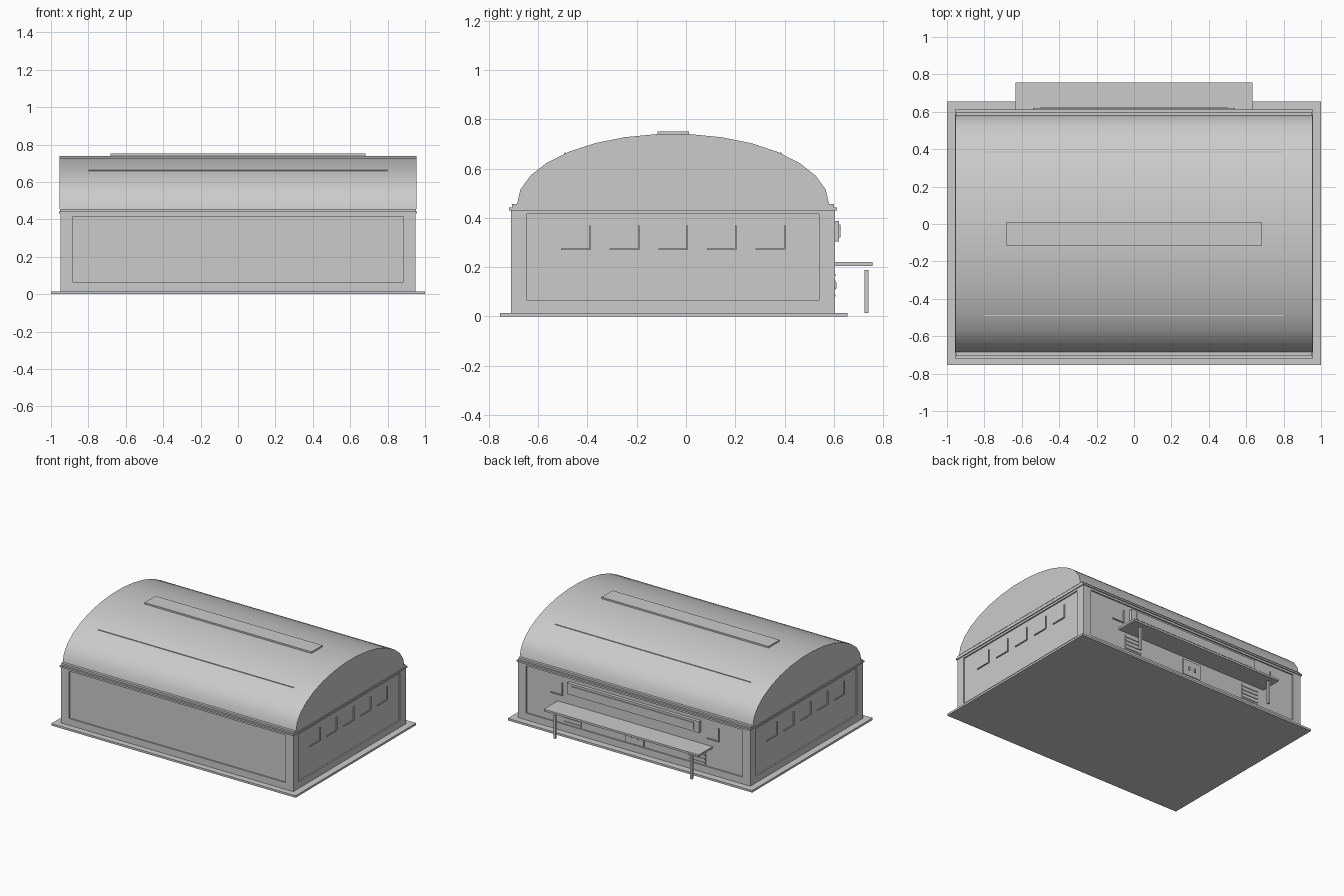
import bpy
import math

cube = bpy.data.objects.get("Cube")
if cube:
    bpy.data.objects.remove(cube, do_unlink=True)

grey = bpy.data.materials.new("plain grey")
grey.use_nodes = True
COLOUR = (0.6, 0.6, 0.6, 1)
grey.diffuse_color = COLOUR
grey.node_tree.nodes["Principled BSDF"].inputs["Base Color"].default_value = COLOUR


def add_mesh(name, verts, faces):
    mesh = bpy.data.meshes.new(name)
    mesh.from_pydata(verts, [], faces)
    mesh.materials.append(grey)
    obj = bpy.data.objects.new(name, mesh)
    bpy.context.collection.objects.link(obj)
    return obj


def box(name, xs, ys, zs):
    """Box from its lower and upper bounds on each axis."""
    verts = [(x, y, z) for x in xs for y in ys for z in zs]
    faces = [(0, 1, 3, 2), (4, 6, 7, 5), (0, 4, 5, 1),
             (2, 3, 7, 6), (0, 2, 6, 4), (1, 5, 7, 3)]
    return add_mesh(name, verts, faces)


def span(centre, width):
    return (centre - width / 2, centre + width / 2)


# Overall wall bounds
X, FRONT, BACK = 0.95, -0.71, 0.605
BASE, TOP = 0.015, 0.43
MID = (FRONT + BACK) / 2
DEEP = 0.01
CORNER = 0.065

# Ground slab and recessed walls
box("ground_slab", (-1, 1), (-0.755, 0.655), (0, BASE))
box("wall_core", (-X + DEEP, X - DEEP), (FRONT + DEEP, BACK - DEEP), (BASE, TOP))

# Corner pillars and the bands framing each wall panel
for x0, x1 in ((-X, -X + CORNER), (X - CORNER, X)):
    for y0, y1 in ((FRONT, FRONT + CORNER), (BACK - CORNER, BACK)):
        box("corner_pillar", (x0, x1), (y0, y1), (BASE, TOP))
for name, zs in (("plinth_band", (BASE, 0.065)), ("top_band", (0.415, TOP))):
    box(name, (-X, X), (FRONT, BACK), zs)

# Stepped cornice
box("cornice_lower", (-0.957, 0.957), (-0.718, 0.613), (TOP, 0.442))
box("cornice_upper", (-0.953, 0.953), (-0.705, 0.6), (0.442, 0.456))

# Barrel roof: half ellipse swept along x
STEPS = 15
RY, RZ, SPRING = 0.633, 0.286, 0.455
arc = [(MID - RY * math.cos(math.pi * i / STEPS),
        SPRING + RZ * math.sin(math.pi * i / STEPS)) for i in range(STEPS + 1)]
n = len(arc)
verts = [(x, y, z) for x in (-0.955, 0.955) for y, z in arc]
faces = [(i, i + n, i + n + 1, i + 1) for i in range(n - 1)]
faces += [tuple(range(n)), tuple(reversed(range(n, 2 * n))), (0, n - 1, 2 * n - 1, n)]
roof = add_mesh("barrel_roof", verts, faces)
bpy.ops.object.select_all(action="DESELECT")
roof.select_set(True)
bpy.context.view_layer.objects.active = roof
bpy.ops.object.shade_smooth_by_angle(angle=math.radians(35))

# Ridge vent and a thin seam on each slope
box("ridge_vent", (-0.683, 0.683), span(MID, 0.128), (0.73, 0.751))
for side in (-1, 1):
    box("roof_seam", (-0.8, 0.8), span(MID + side * 0.437, 0.006), (0.65, 0.664))

# Side windows: a sill and one jamb on each
BAR = 0.006
for side in (-1, 1):
    xs = sorted((side * (X - DEEP - 0.005), side * (X - DEEP + 0.008)))
    for i in range(5):
        c = MID + side * (i - 2) * 0.197
        box("window_sill", xs, span(c, 0.12), span(0.272, BAR))
        box("window_jamb", xs, span(c + side * 0.058, BAR), (0.272, 0.368))

# Back windows at either end of the sign board
wall = BACK - DEEP
for c in (-0.64, 0.64):
    box("back_window_sill", span(c, 0.1), (wall - 0.005, wall + 0.008), span(0.272, BAR))
    box("back_window_jamb", span(c - 0.048, BAR), (wall - 0.005, wall + 0.008), (0.272, 0.368))

# Blank sign board with a raised face
box("sign_board", (-0.54, 0.54), (wall, 0.62), (0.305, 0.388))
box("sign_face", (-0.5, 0.5), (0.62, 0.626), (0.32, 0.372))

# Back canopy on two posts
box("canopy", (-0.633, 0.633), (wall, 0.757), (0.205, 0.22))
for x in (-0.56, 0.56):
    box("canopy_post", span(x, 0.016), span(0.732, 0.016), (BASE, 0.188))

# Door and two slatted shutters under the canopy
box("back_door", span(0, 0.15), (wall, wall + 0.009), (0.07, 0.185))
for x in (-0.025, 0.025):
    box("door_handle", span(x, 0.012), (wall, wall + 0.016), span(0.125, 0.025))
for x in (-0.51, 0.51):
    box("shutter", span(x, 0.14), (wall, wall + 0.006), (0.07, 0.185))
    for i in range(4):
        box("shutter_slat", span(x, 0.13), (wall, wall + 0.011),
            span(0.085 + i * 0.028, 0.008))
